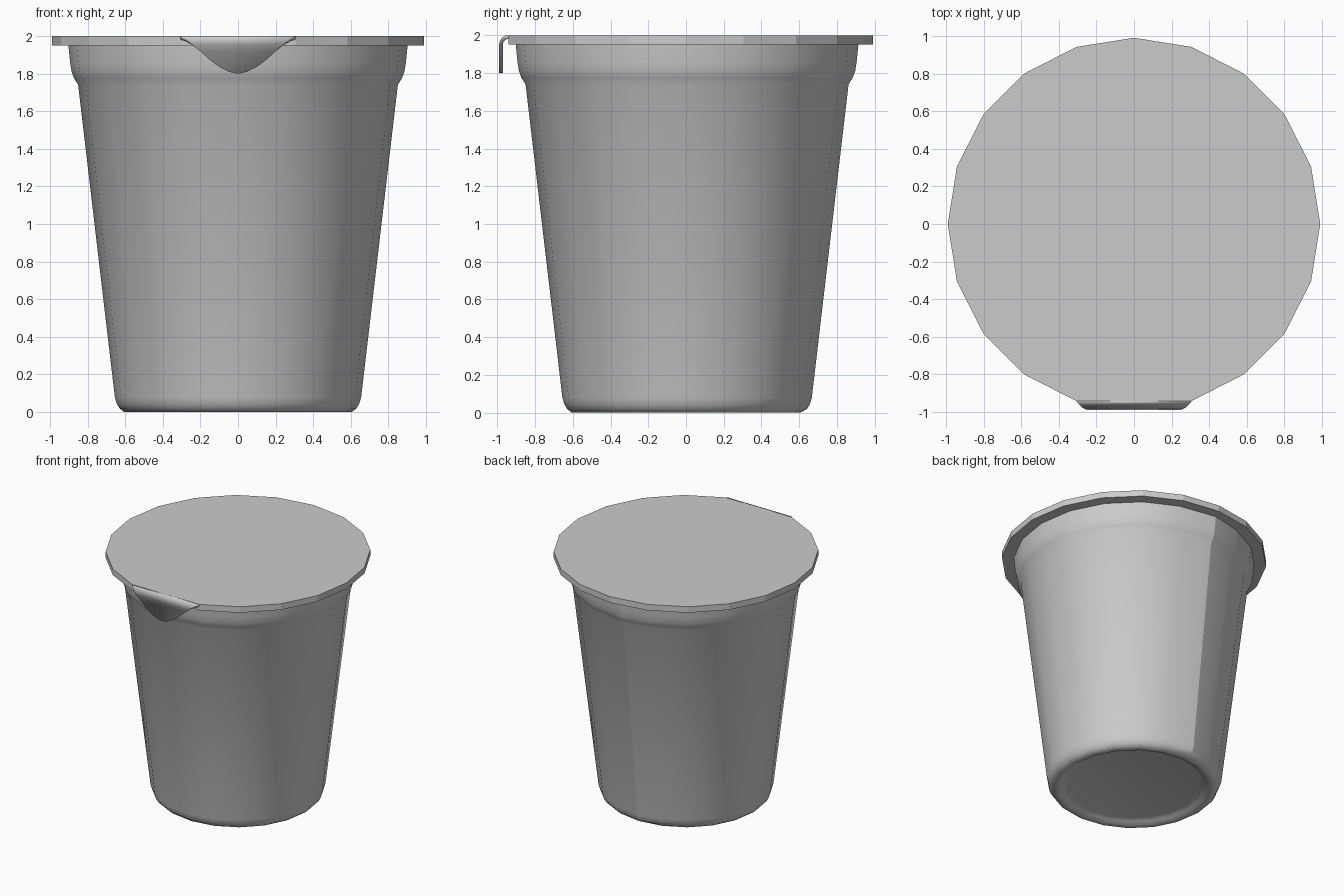
import bpy, bmesh
from math import sin, cos, radians

if "Cube" in bpy.data.objects:
    bpy.data.objects.remove(bpy.data.objects["Cube"])

SIDES = 20
LID_R = 0.99

grey = bpy.data.materials.new("light_grey")
grey.use_nodes = True
grey.diffuse_color = (0.6, 0.6, 0.6, 1)
grey.node_tree.nodes["Principled BSDF"].inputs["Base Color"].default_value = (0.6, 0.6, 0.6, 1)


def finish(name, bm, angle):
    """Turn a bmesh into a shaded, coloured object."""
    bmesh.ops.recalc_face_normals(bm, faces=bm.faces)
    mesh = bpy.data.meshes.new(name)
    bm.to_mesh(mesh)
    bm.free()
    obj = bpy.data.objects.new(name, mesh)
    bpy.context.collection.objects.link(obj)
    mesh.materials.append(grey)
    bpy.ops.object.select_all(action="DESELECT")
    obj.select_set(True)
    bpy.context.view_layer.objects.active = obj
    bpy.ops.object.shade_smooth_by_angle(angle=radians(angle))
    return obj


# Cup: lathed profile with a recessed base, rounded foot and wider shoulder
profile = [(0.50, 0.03), (0.54, 0.02), (0.565, 0), (0.605, 0), (0.63, 0.02),
           (0.645, 0.045), (0.655, 0.08), (0.85, 1.74), (0.872, 1.775),
           (0.885, 1.81), (0.893, 1.86), (0.903, 1.96)]
bm = bmesh.new()
rings = []
for r, z in profile:
    ring = []
    for i in range(SIDES):
        a, rad = 360 / SIDES * i, r
        if i == SIDES // 4 and z > 0:      # slight seam ridge at the back
            a, rad = a + 2, r + 0.012
        ring.append(bm.verts.new((rad * cos(radians(a)), rad * sin(radians(a)), z)))
    rings.append(ring)
for low, high in zip(rings, rings[1:]):
    for i in range(SIDES):
        j = (i + 1) % SIDES
        bm.faces.new((low[i], low[j], high[j], high[i]))
seam = SIDES // 4
for low, high in zip(rings[4:], rings[5:]):
    bm.edges.get((low[seam], high[seam])).smooth = False
bm.faces.new(rings[0])
bm.faces.new(rings[-1])
finish("cup", bm, 50)

# Lid: thick polygon, its front corner trimmed flat where the tab folds
bm = bmesh.new()
corners = [radians(360 / SIDES * i) for i in range(SIDES) if i != SIDES * 3 // 4]
lid = bm.faces.new([bm.verts.new((LID_R * cos(a), LID_R * sin(a), 1.95)) for a in corners])
top = bmesh.ops.extrude_face_region(bm, geom=[lid])
for v in top["geom"]:
    if isinstance(v, bmesh.types.BMVert):
        v.co.z = 2
finish("lid", bm, 15)

# Pull tab: rows of (half width, y, z) folding over the front edge
rows = [(0.306, -0.942, 2), (0.295, -0.957, 1.998), (0.278, -0.974, 1.988),
        (0.26, -0.985, 1.973), (0.242, -0.99, 1.955), (0.2, -0.99, 1.918),
        (0.15, -0.99, 1.873), (0.1, -0.99, 1.835), (0.05, -0.99, 1.81),
        (0.015, -0.99, 1.801)]
bm = bmesh.new()
pairs = [[bm.verts.new((s * w, y, z)) for s in (-1, 1)] for w, y, z in rows]
for (a, b), (c, d) in zip(pairs, pairs[1:]):
    bm.faces.new((a, c, d, b))
tab = finish("pull_tab", bm, 40)
thick = tab.modifiers.new("thickness", "SOLIDIFY")
thick.thickness = 0.02
thick.offset = -1
